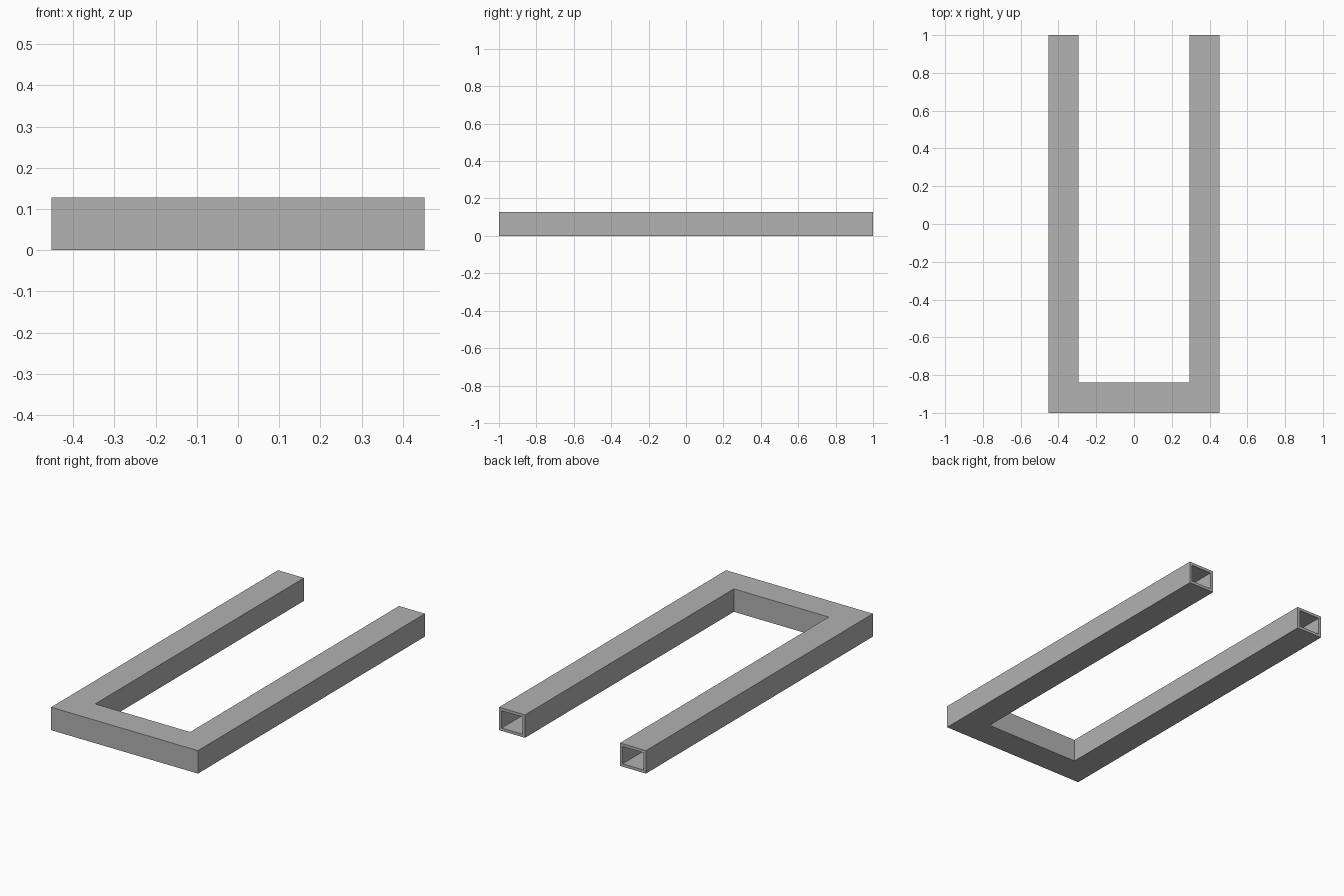
import bpy
import bmesh

cube = bpy.data.objects.get("Cube")
if cube:
    bpy.data.objects.remove(cube, do_unlink=True)

# Overall sizes
HALF_WIDTH = 0.453
HALF_LENGTH = 1.0
TUBE_WIDTH = 0.16
HEIGHT = 0.128
WALL = 0.016

# Grey metal
metal = bpy.data.materials.new("grey_metal")
metal.use_nodes = True
colour = (0.445, 0.445, 0.445, 1)
metal.diffuse_color = colour
metal.node_tree.nodes["Principled BSDF"].inputs["Base Color"].default_value = colour


def section(bm, side, y, mitre, inset):
    """Rectangular tube section; mitre shifts the inner edge backwards."""
    ring = []
    for offset, z in ((inset, inset), (TUBE_WIDTH - inset, inset),
                      (TUBE_WIDTH - inset, HEIGHT - inset), (inset, HEIGHT - inset)):
        ring.append(bm.verts.new((side * (HALF_WIDTH - offset), y + mitre * offset, z)))
    return ring


def sweep(bm, inset):
    """Sweep one rectangle around the U, with mitred front corners."""
    rings = [section(bm, side, y, mitre, inset) for side, y, mitre in (
        (-1, HALF_LENGTH, 0), (-1, -HALF_LENGTH, 1),
        (1, -HALF_LENGTH, 1), (1, HALF_LENGTH, 0))]
    for a, b in zip(rings, rings[1:]):
        bridge(bm, a, b)
    return rings[0], rings[-1]


def bridge(bm, a, b):
    for i in range(4):
        j = (i + 1) % 4
        bm.faces.new((a[i], a[j], b[j], b[i]))


# Hollow U-shaped tube, open at both rear ends
bm = bmesh.new()
outer_ends = sweep(bm, 0)
inner_ends = sweep(bm, WALL)
for outer, inner in zip(outer_ends, inner_ends):
    bridge(bm, outer, inner)
bmesh.ops.recalc_face_normals(bm, faces=bm.faces)

mesh = bpy.data.meshes.new("u_tube_frame")
bm.to_mesh(mesh)
bm.free()
mesh.materials.append(metal)
frame = bpy.data.objects.new("u_tube_frame", mesh)
bpy.context.collection.objects.link(frame)
